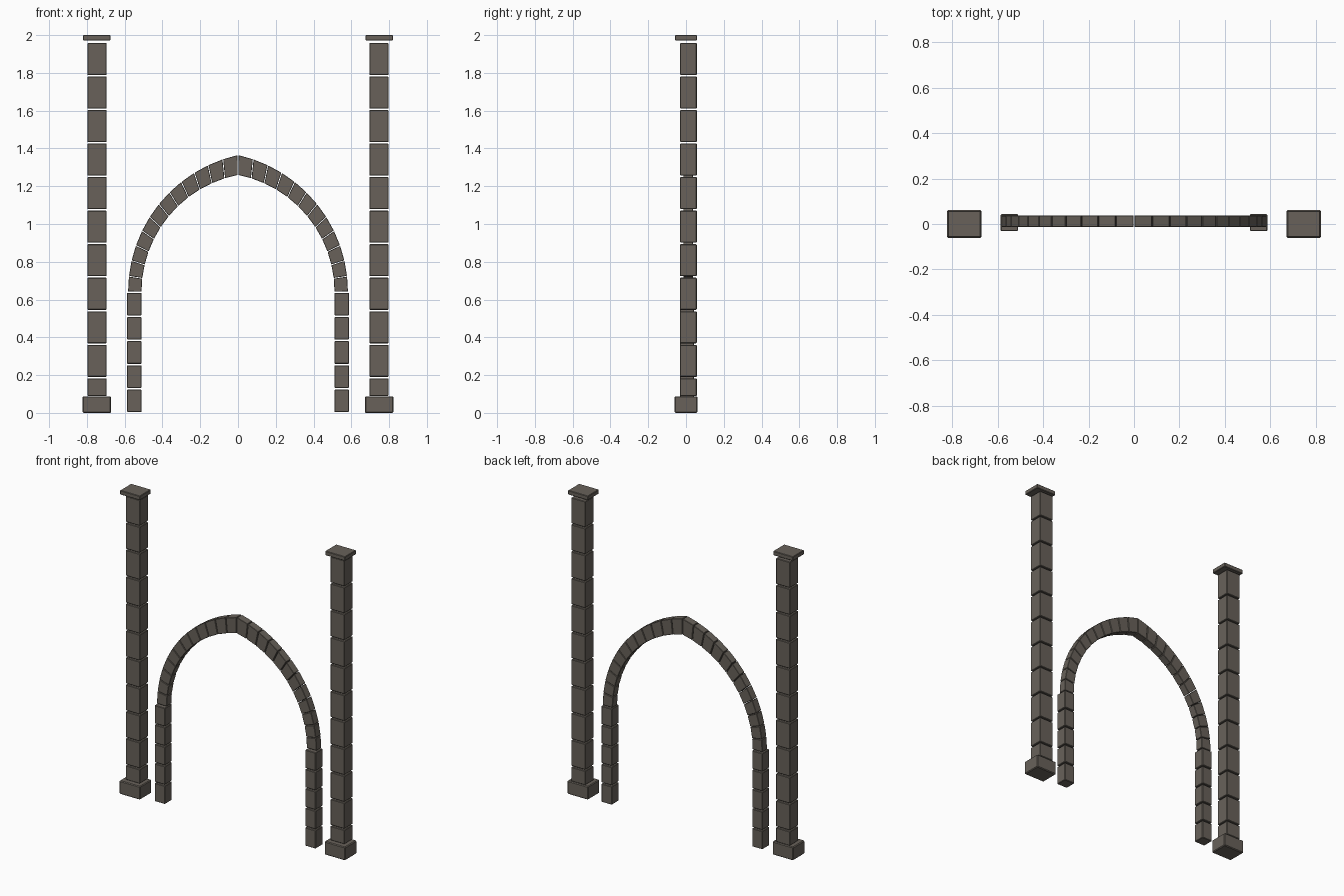
import bpy
import bmesh
from math import acos, cos, sin

cube = bpy.data.objects.get("Cube")
if cube:
    bpy.data.objects.remove(cube, do_unlink=True)

stone = bpy.data.materials.new("grey_brown_stone")
stone.use_nodes = True
colour = (0.138, 0.121, 0.102, 1)
stone.diffuse_color = colour
stone.node_tree.nodes["Principled BSDF"].inputs["Base Color"].default_value = colour


def add_prism(bm, outline, y0, y1):
    """Extrude an outline of (x, z) points from y0 to y1."""
    front = [bm.verts.new((x, y0, z)) for x, z in outline]
    back = [bm.verts.new((x, y1, z)) for x, z in outline]
    bm.faces.new(front)
    bm.faces.new(back[::-1])
    n = len(outline)
    for i in range(n):
        j = (i + 1) % n
        bm.faces.new((front[j], front[i], back[i], back[j]))


def add_box(bm, x0, x1, y0, y1, z0, z1):
    add_prism(bm, [(x0, z0), (x1, z0), (x1, z1), (x0, z1)], y0, y1)


def finish(name, bm, bevel):
    """Make the stones an object with chipped edges."""
    bmesh.ops.recalc_face_normals(bm, faces=bm.faces)
    mesh = bpy.data.meshes.new(name)
    bm.to_mesh(mesh)
    bm.free()
    mesh.materials.append(stone)
    obj = bpy.data.objects.new(name, mesh)
    bpy.context.collection.objects.link(obj)
    mod = obj.modifiers.new("edge_bevel", "BEVEL")
    mod.width = bevel
    mod.segments = 1
    mod.limit_method = "ANGLE"


def mirror_x(bm):
    """Reflect the stones to the other side."""
    for v in bm.verts:
        v.co.x = -v.co.x


GAP = 0.008
SPRING = 0.64
STONES = 12


def pillar_base(bm):
    add_box(bm, 0.672, 0.823, -0.061, 0.061, 0, 0.088)


def pillar_cap(bm):
    add_box(bm, 0.675, 0.82, -0.058, 0.058, 1.972, 2.0)


def pillar_shaft(bm):
    # Short first stone, then equal tall ones
    pitch = 0.1775
    bottom, top = 0.09, 0.183
    while top < 1.98:
        add_box(bm, 0.695, 0.797, -0.031, 0.057, bottom, top)
        bottom, top = top + GAP, top + pitch


def arch_leg(bm):
    pitch = SPRING / 5
    for i in range(5):
        add_box(bm, 0.511, 0.587, -0.031, 0.043, i * pitch + 0.004, (i + 1) * pitch - 0.004)


def arc_point(t, radius, centre):
    """Point at fraction t from the springing to the apex."""
    a = t * acos(centre / radius)
    return radius * cos(a) - centre, SPRING + radius * sin(a)


def arch_half(bm):
    # Wedge stones between the outer and inner arcs
    outer, inner = (0.7425, 0.1605), (0.6316, 0.1206)
    for i in range(STONES):
        t0, t1 = (i + 0.025) / STONES, (i + 0.975) / STONES
        add_prism(bm, [arc_point(t0, *inner), arc_point(t0, *outer),
                       arc_point(t1, *outer), arc_point(t1, *inner)], -0.014, 0.037)


parts = {
    "pillar_base": (pillar_base, 0.005),
    "pillar_shaft": (pillar_shaft, 0.003),
    "pillar_cap": (pillar_cap, 0.003),
    "arch_leg": (arch_leg, 0.003),
    "arch_half": (arch_half, 0.002),
}

# Both sides of every part
for part, (build, bevel) in parts.items():
    for side in ("left", "right"):
        bm = bmesh.new()
        build(bm)
        if side == "right":
            mirror_x(bm)
        finish(f"{side}_{part}", bm, bevel)
